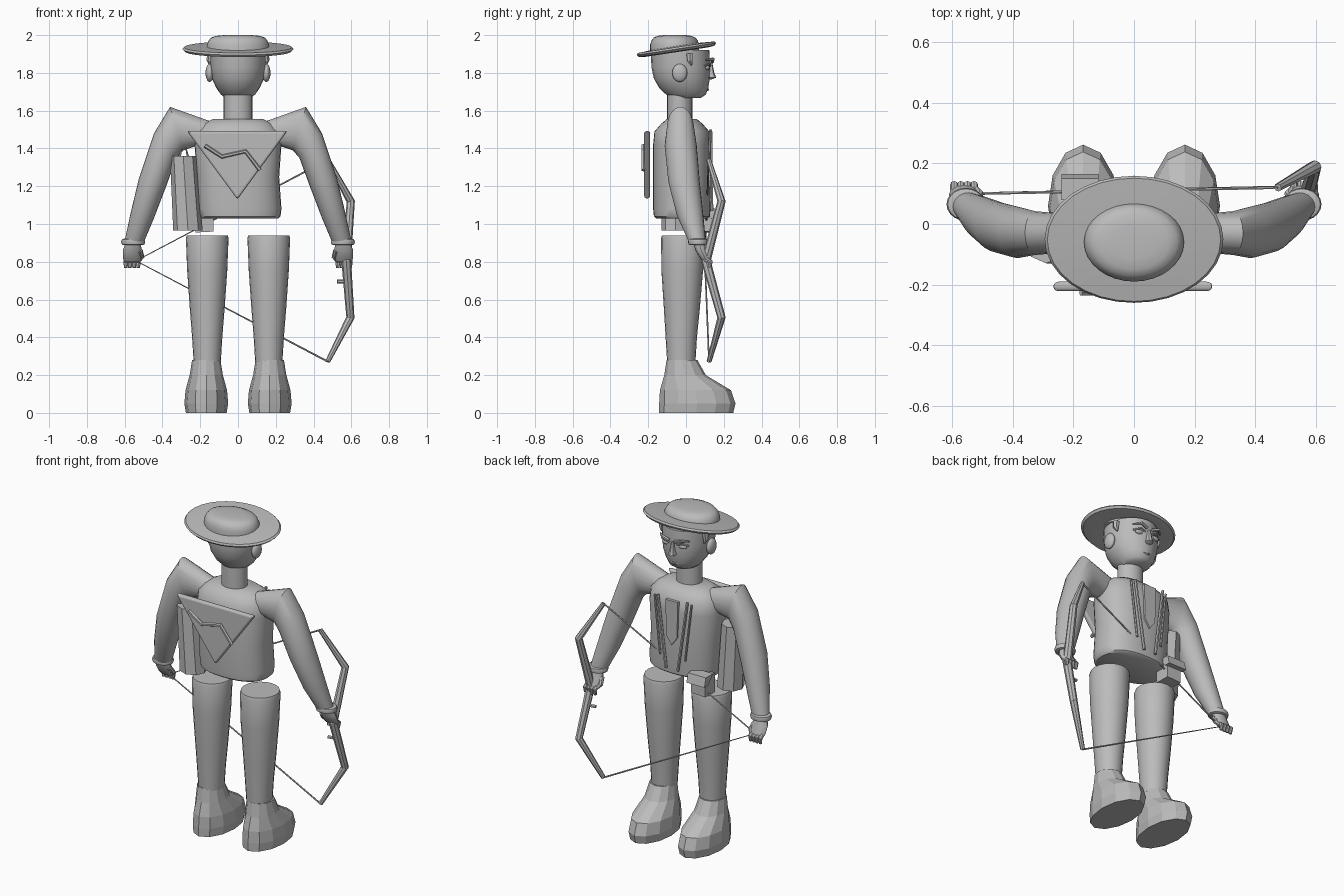
import bpy, bmesh, math
from mathutils import Vector, Matrix

grey = bpy.data.materials.new("plain grey")
grey.diffuse_color = (0.5, 0.5, 0.5, 1)


def finish(name, bm, smooth=True):
    bmesh.ops.recalc_face_normals(bm, faces=bm.faces)
    me = bpy.data.meshes.new(name)
    bm.to_mesh(me)
    bm.free()
    me.materials.append(grey)
    ob = bpy.data.objects.new(name, me)
    bpy.context.collection.objects.link(ob)
    if smooth:
        bpy.ops.object.select_all(action='DESELECT')
        ob.select_set(True)
        bpy.context.view_layer.objects.active = ob
        bpy.ops.object.shade_smooth_by_angle(angle=math.radians(40))
    return ob


def loft(name, rings, smooth=True):
    """Skin a list of equal-length point rings and cap both ends."""
    bm = bmesh.new()
    rows = [[bm.verts.new(p) for p in r] for r in rings]
    n = len(rows[0])
    for a, b in zip(rows, rows[1:]):
        for i in range(n):
            bm.faces.new((a[i], a[(i + 1) % n], b[(i + 1) % n], b[i]))
    bm.faces.new(rows[0])
    bm.faces.new(rows[-1])
    return finish(name, bm, smooth)


def oval(cx, cy, z, rx, ry, n=24, p=2.0):
    """Horizontal ring; p above 2 makes it boxier."""
    pts = []
    for i in range(n):
        a = 2 * math.pi * i / n
        c, s = math.cos(a), math.sin(a)
        pts.append(Vector((cx + rx * math.copysign(abs(c) ** (2 / p), c),
                           cy + ry * math.copysign(abs(s) ** (2 / p), s), z)))
    return pts


def tube(name, pts, radii, n=8, smooth=False):
    pts = [Vector(p) for p in pts]
    if not isinstance(radii, (list, tuple)):
        radii = [radii] * len(pts)
    rings = []
    for i, p in enumerate(pts):
        t = (pts[min(i + 1, len(pts) - 1)] - pts[max(i - 1, 0)]).normalized()
        u = t.cross(Vector((0, 1, 0.01))).normalized()
        v = t.cross(u)
        rings.append([p + radii[i] * (u * math.cos(2 * math.pi * k / n) + v * math.sin(2 * math.pi * k / n))
                      for k in range(n)])
    return loft(name, rings, smooth)


def ball(name, loc, size, rot=(0, 0, 0)):
    bm = bmesh.new()
    bmesh.ops.create_uvsphere(bm, u_segments=16, v_segments=10, radius=1)
    ob = finish(name, bm)
    ob.location, ob.scale, ob.rotation_euler = loc, size, rot
    return ob


def prism(name, outline, y0, y1, bevel=0):
    """Extrude an x-z outline along y."""
    ob = loft(name, [[(x, y, z) for x, z in outline] for y in (y0, y1)], False)
    if bevel:
        m = ob.modifiers.new("bevel", 'BEVEL')
        m.width, m.segments = bevel, 3
    return ob


# Hat: tilted brim and rounded crown
tilt = Matrix.Translation((0, -0.05, 1.922)) @ Matrix.Rotation(0.15, 4, 'X')
brim = loft("hat_brim", [oval(0, 0, z, r * 0.295, r * 0.212, 32) for r, z in
            ((0.5, 0.0), (0.8, -0.012), (0.96, -0.008), (1, 0.004), (0.97, 0.014), (0.8, 0.016), (0.5, 0.02))])
brim.matrix_world = tilt
loft("hat_crown", [oval(0, -0.06, z, rx, ry, 32) for z, rx, ry in
     ((1.915, 0.165, 0.13), (1.95, 0.165, 0.13), (1.972, 0.155, 0.122), (1.987, 0.142, 0.11),
      (1.996, 0.115, 0.09), (2.0, 0.07, 0.055))])

# Head and neck
loft("head", [oval(0, cy, z, rx, ry, 24) for z, rx, ry, cy in
     ((1.668, 0.07, 0.08, 0.0), (1.685, 0.09, 0.105, 0.0), (1.72, 0.115, 0.13, -0.012),
      (1.77, 0.138, 0.148, -0.022), (1.83, 0.146, 0.156, -0.027), (1.92, 0.147, 0.155, -0.032))])
loft("neck", [oval(0, -0.033, z, 0.076, 0.067) for z in (1.54, 1.7)])

# Face
loft("nose", [oval(0, y, z, rx, ry, 8) for z, rx, ry, y in
     ((1.765, 0.012, 0.01, 0.125), (1.775, 0.024, 0.03, 0.13), (1.80, 0.016, 0.02, 0.13), (1.85, 0.009, 0.012, 0.128))])
tube("mouth", [(-0.045, 0.096, 1.72), (0, 0.115, 1.712), (0.045, 0.096, 1.72)], 0.008, 6)
for s in (-1, 1):
    ball("ear", (s * 0.15, -0.033, 1.80), (0.022, 0.04, 0.048))
    ball("eye", (s * 0.055, 0.112, 1.828), (0.028, 0.014, 0.014))
    tube("eyelid", [(s * 0.025, 0.127, 1.838), (s * 0.055, 0.128, 1.848), (s * 0.09, 0.1, 1.836)], 0.006, 6)
    tube("eyebrow", [(s * 0.02, 0.138, 1.858), (s * 0.06, 0.142, 1.872), (s * 0.1, 0.105, 1.868)],
         [0.01, 0.01, 0.004], 6)
    tube("sideburn", [(s * 0.145, 0.02, 1.9), (s * 0.15, 0.022, 1.865), (s * 0.146, 0.03, 1.84)],
         [0.02, 0.016, 0.005], 6)

# Torso
loft("torso", [oval(0.01 if z < 1.2 else 0, -0.022, z, rx, ry, 32, 2.4) for z, rx, ry in
     ((1.03, 0.205, 0.135), (1.04, 0.215, 0.148), (1.08, 0.22, 0.152), (1.25, 0.218, 0.152), (1.42, 0.23, 0.152),
      (1.49, 0.22, 0.145), (1.53, 0.185, 0.11), (1.555, 0.135, 0.08))])

# Front panel and edge rods
prism("chest_panel", [(-0.042, 1.49), (0.042, 1.49), (0.036, 1.27), (0, 1.22), (-0.036, 1.27)], 0.11, 0.14)
for s in (-1, 1):
    tube("vest_edge", [(s * 0.1, 0.13, 1.5), (s * 0.04, 0.137, 1.07)], 0.009, 6)
    tube("vest_seam", [(s * 0.125, 0.125, 1.49), (s * 0.085, 0.13, 1.14)], 0.007, 6)

# Back scarf with zigzag ridge
prism("back_scarf", [(-0.27, 1.492), (0.262, 1.492), (-0.003, 1.13)], -0.222, -0.19, 0.012)
zig = [(-0.175, 1.415), (-0.085, 1.357), (0.04, 1.385), (0.117, 1.285)]
tube("scarf_zigzag", [(x, -0.226, z) for x, z in zig], 0.011, 6)

# Limbs: each arm ring is outer x,z, inner x,z, centre y, half depth
arm = ((0.15, 1.545, 0.2, 1.42, -0.03, 0.06), (0.36, 1.62, 0.29, 1.39, -0.03, 0.072),
       (0.445, 1.48, 0.325, 1.35, -0.028, 0.085), (0.525, 1.24, 0.38, 1.2, -0.01, 0.083),
       (0.568, 1.06, 0.445, 1.03, 0.022, 0.07), (0.6, 0.91, 0.5, 0.9, 0.06, 0.045))
for s in (-1, 1):
    rings = []
    for ox, oz, ix, iz, cy, ry in arm:
        o, i = Vector((s * ox, cy, oz)), Vector((s * ix, cy, iz))
        rings.append([(o + i) / 2 + (o - i) / 2 * math.cos(a) + Vector((0, ry * math.sin(a), 0))
                      for a in (math.pi * k / 10 for k in range(20))])
    loft("arm", rings)
    # Cuff, palm, fingers
    loft("cuff", [oval(s * 0.555, 0.065, z, rx, rx * 0.85, 20) for z, rx in
         ((0.888, 0.05), (0.892, 0.06), (0.905, 0.064), (0.918, 0.06), (0.922, 0.05))])
    loft("hand", [oval(s * x, y, z, rx, ry, 12) for z, rx, ry, x, y in
         ((0.9, 0.04, 0.032, 0.555, 0.07), (0.86, 0.05, 0.03, 0.56, 0.08),
          (0.82, 0.05, 0.026, 0.56, 0.1), (0.8, 0.042, 0.02, 0.56, 0.11))])
    for k in range(4):
        x = s * (0.528 + 0.022 * k)
        tube("finger", [(x, 0.105, 0.815), (x, 0.13, 0.8), (x, 0.125, 0.768)], [0.013, 0.013, 0.009], 8, True)
    tube("thumb", [(s * 0.52, 0.075, 0.86), (s * 0.51, 0.1, 0.825), (s * 0.525, 0.12, 0.805)],
         [0.016, 0.014, 0.01], 8, True)
    # Leg
    loft("leg", [oval(s * 0.163, cy, z, rx, ry, 20) for z, rx, ry, cy in
         ((0.27, 0.072, 0.075, -0.025), (0.4, 0.08, 0.083, -0.025), (0.55, 0.092, 0.095, -0.022),
          (0.75, 0.106, 0.11, -0.02), (0.925, 0.113, 0.115, -0.017), (0.94, 0.108, 0.11, -0.017))])
    # Boot: faceted rings, leaning toward the toe
    loft("boot", [oval(s * 0.168, (y0 + y1) / 2, z, rx, (y1 - y0) / 2, 12) for z, rx, y0, y1 in
         ((0, 0.108, -0.142, 0.25), (0.05, 0.116, -0.142, 0.262), (0.12, 0.11, -0.138, 0.238),
          (0.2, 0.088, -0.115, 0.105), (0.28, 0.075, -0.103, 0.06))], False)

# Bow, peg and drawn string
bow = [(0.475, 0.12, 1.34), (0.597, 0.188, 1.12), (0.573, 0.105, 0.805), (0.595, 0.188, 0.505), (0.475, 0.122, 0.272)]
tube("bow", bow, [0.013, 0.022, 0.026, 0.022, 0.013], 8)
tube("bow_peg", [(0.525, 0.125, 0.695), (0.585, 0.135, 0.695)], 0.01, 6)
tube("bow_string", [bow[0], (-0.54, 0.1, 0.805), bow[-1]], 0.005, 6)

# Quiver with hanging cord
loft("quiver", [oval(x, -0.055, z, rx, 0.075, 8) for x, z, rx in ((-0.265, 0.965, 0.078), (-0.29, 1.36, 0.07))], False)
tube("quiver_cord", [(-0.31, -0.055, 1.355), (-0.285, -0.055, 1.44), (-0.265, -0.055, 1.355)], 0.006, 6)
tube("quiver_hook", [(-0.31, -0.055, 1.42), (-0.285, -0.055, 1.45), (-0.26, -0.055, 1.43)], 0.014, 6)

# Belt pouch with sloping flap
prism("pouch", [(-0.225, 0.955), (-0.13, 0.96), (-0.13, 1.07), (-0.225, 1.07)], 0.04, 0.135)
loft("pouch_flap", [[(x, 0.08, 1.085), (x, 0.15, 1.085), (x, 0.165, 1.03), (x, 0.13, 1.03)]
     for x in (-0.24, -0.118)], False)
